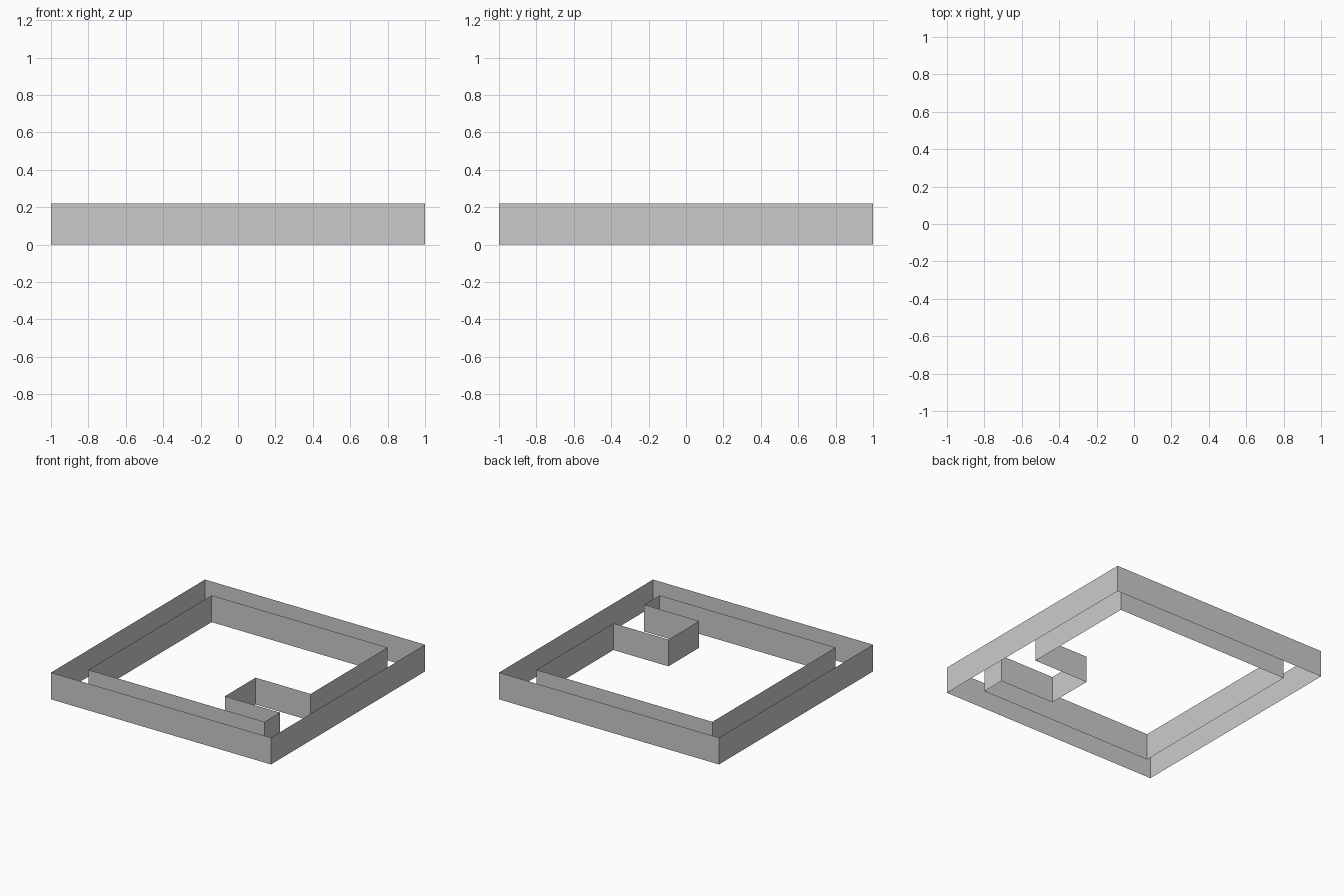
import bpy

if "Cube" in bpy.data.objects:
    bpy.data.objects.remove(bpy.data.objects["Cube"])

HEIGHT = 0.22


def wall_loop(name, points, height):
    """Closed ribbon of vertical wall faces along a plan outline, open top and bottom."""
    n = len(points)
    verts = [(x, y, z) for z in (0, height) for x, y in points]
    faces = [(i, (i + 1) % n, (i + 1) % n + n, i + n) for i in range(n)]
    mesh = bpy.data.meshes.new(name)
    mesh.from_pydata(verts, [], faces)
    obj = bpy.data.objects.new(name, mesh)
    bpy.context.collection.objects.link(obj)
    return obj


# Outer square wall
wall_loop("outer_wall", [(-1, -1), (1, -1), (1, 1), (-1, 1)], HEIGHT)

# Inner wall with a rectangular notch on the right side, facing the courtyard
wall_loop("inner_wall", [
    (-0.8, -0.8), (-0.8, 0.8), (0.8, 0.8), (0.8, -0.2),
    (0.3, -0.2), (0.3, -0.6), (0.8, -0.6), (0.8, -0.8),
], HEIGHT)
